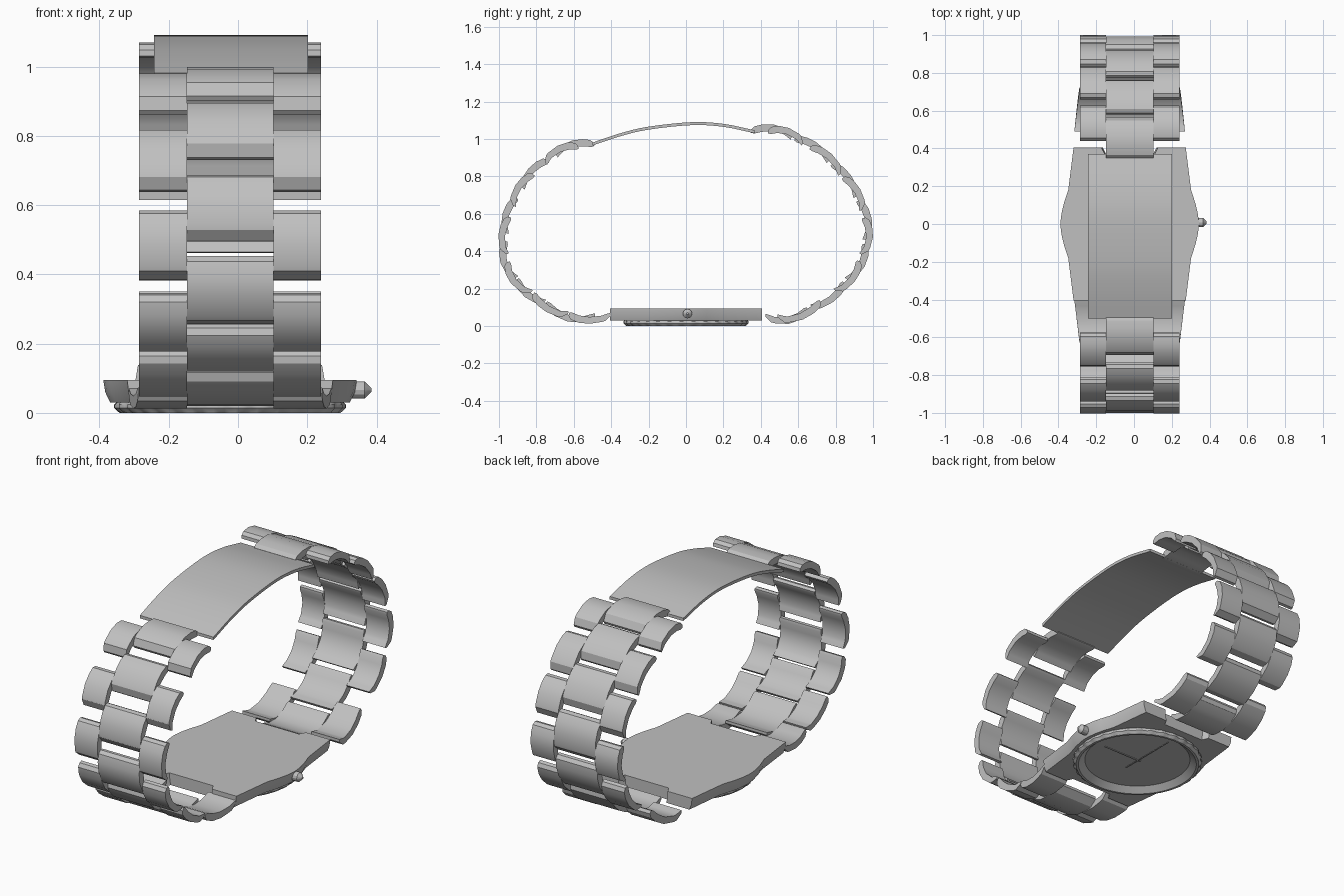
import bpy, bmesh, math
from mathutils import Vector

cube = bpy.data.objects.get("Cube")
if cube:
    bpy.data.objects.remove(cube, do_unlink=True)

CX = -0.023  # centre line of case and band

steel = bpy.data.materials.new("brushed steel grey")
steel.use_nodes = True
steel.diffuse_color = (0.53, 0.53, 0.53, 1)
steel.node_tree.nodes["Principled BSDF"].inputs["Base Color"].default_value = (0.53, 0.53, 0.53, 1)


def finish(name, bm, angle=28):
    bmesh.ops.recalc_face_normals(bm, faces=bm.faces)
    me = bpy.data.meshes.new(name)
    bm.to_mesh(me)
    bm.free()
    ob = bpy.data.objects.new(name, me)
    bpy.context.collection.objects.link(ob)
    me.materials.append(steel)
    bpy.ops.object.select_all(action='DESELECT')
    ob.select_set(True)
    bpy.context.view_layer.objects.active = ob
    bpy.ops.object.shade_smooth_by_angle(angle=math.radians(angle))


def skin(name, rings):
    """Solid through a list of closed rings, capped at both ends."""
    bm = bmesh.new()
    loops = [[bm.verts.new(p) for p in ring] for ring in rings]
    n = len(loops[0])
    for a, b in zip(loops, loops[1:]):
        for i in range(n):
            j = (i + 1) % n
            bm.faces.new((a[i], a[j], b[j], b[i]))
    bm.faces.new(loops[0])
    bm.faces.new(loops[-1])
    finish(name, bm)


def smooth_path(pts, steps=12):
    """Catmull-Rom curve through (y, z) points."""
    p = [Vector(q) for q in pts]
    p = [2 * p[0] - p[1]] + p + [2 * p[-1] - p[-2]]
    out = []
    for a, b, c, d in zip(p, p[1:], p[2:], p[3:]):
        for k in range(steps):
            t = k / steps
            out.append(0.5 * (2 * b + (c - a) * t + (2 * a - 5 * b + 4 * c - d) * t * t
                              + (3 * b - a - 3 * c + d) * t ** 3))
    return out + [p[-2]]


def at(path, s):
    """Point and outward normal at arc length s."""
    for a, b in zip(path, path[1:]):
        d = (b - a).length
        if s <= d or b is path[-1]:
            q = a + (b - a) * (s / d)
            n = Vector((-(b - a).y, (b - a).x)).normalized()
            return q, (n if n.dot(q - Vector((0, 0.55))) > 0 else -n)
        s -= d


# Link section: (fraction of length, outer offset, inner offset)
LINK = [(0, -0.004, -0.022), (0.07, 0.013, -0.025), (0.25, 0.024, -0.015), (0.5, 0.028, -0.008),
        (0.78, 0.021, -0.012), (0.86, 0.017, -0.018), (1, -0.012, -0.027)]


def link(name, path, s0, s1, x0, x1, flare=0.0):
    """Curved link from s0 to s1; flare widens the outer side x1 towards s1."""
    samples = [(t, *at(path, s0 + (s1 - s0) * t), o, i) for t, o, i in LINK]
    sec = [(t, q + n * o) for t, q, n, o, i in samples]
    sec += [(t, q + n * i) for t, q, n, o, i in reversed(samples)]
    skin(name, [[(CX + x0, p.x, p.y) for t, p in sec],
                [(CX + x1 + flare * t, p.x, p.y) for t, p in sec]])


front = smooth_path([(-.495, .985), (-.65, .95), (-.78, .865), (-.9, .72), (-.965, .55),
                     (-.973, .38), (-.91, .24), (-.75, .11), (-.6, .045), (-.39, .045)])
back = smooth_path([(.35, 1.055), (.5, 1.045), (.63, .99), (.76, .9), (.87, .775), (.95, .63),
                    (.972, .48), (.935, .34), (.84, .21), (.7, .105), (.55, .04), (.39, .04)])

# Each band: path, centre links, outer links, lug, sideways shift of the outer edge
bands = [
    ("front", front,
     [(0, .215), (.27, .475), (.54, .74), (.785, 1.0), (1.01, 1.205), (1.215, 1.5)],
     [(.085, .29), (.38, .585), (.65, .855), (.9, 1.115), (1.13, 1.35)], (1.355, 1.585)),
    ("back", back,
     [(0, .225), (.245, .465), (.49, .71), (.735, .955), (.98, 1.2), (1.225, 1.445), (1.47, 1.71)],
     [(.09, .295), (.34, .56), (.585, .79), (.835, 1.04), (1.08, 1.29)], (1.39, 1.645)),
]
for side, path, centres, outers, end in bands:
    for k, (a, b) in enumerate(centres):
        link(f"{side}_centre_link_{k + 1}", path, a, b, -0.125, 0.125)
    for s, label in ((1, "left"), (-1, "right")):
        for k, (a, b) in enumerate(outers):
            link(f"{side}_{label}_link_{k + 1}", path, a, b, s * 0.125, s * 0.263)
        # flared lug joining band and case
        link(f"{side}_{label}_lug", path, *end, s * 0.125, s * 0.265, s * 0.028)

# Clasp: thin curved plate
arc = smooth_path([(-.5, .975), (-.35, 1.025), (-.2, 1.06), (.03, 1.084), (.2, 1.075), (.37, 1.04)], 4)
sec = [(p.x, p.y + 0.006) for p in arc] + [(p.x, p.y - 0.01) for p in reversed(arc)]
skin("clasp_plate", [[(x, y, z) for y, z in sec] for x in (-0.243, 0.202)])

# Case: waved outline with a notch at each end for the band
quarter = [(.132, .37), (.15, .405), (.297, .405), (.325, .18), (.348, .11), (.36, .06), (.366, .015)]
outline = quarter + [(x, -y) for x, y in reversed(quarter)]
outline += [(-x, -y) for x, y in quarter] + [(-x, y) for x, y in reversed(quarter)]
skin("case", [[(CX + x * w, y, z) for x, y in outline]
              for z, w in ((.03, .945), (.06, .985), (.095, 1))])

# Bezel with milled edge, sloping in to the dial
bm = bmesh.new()
SEG = 128
profile = [(.325, .034), (.335, .024), (.335, .014), (.326, .005), (.318, 0), (.306, 0), (.273, .028)]
rings = []
for k, (r, z) in enumerate(profile):
    ring = []
    for i in range(SEG):
        rr = r - (0.006 if k in (1, 2, 3) and i % 4 < 2 else 0)
        a = math.tau * i / SEG
        ring.append(bm.verts.new((CX + rr * math.cos(a), rr * math.sin(a), z)))
    rings.append(ring)
for a, b in zip(rings, rings[1:]):
    for i in range(SEG):
        j = (i + 1) % SEG
        bm.faces.new((a[i], a[j], b[j], b[i]))
bm.faces.new(rings[0])
bm.faces.new(rings[-1])
finish("bezel_and_dial", bm)


# Hands: thin tapered plates on the dial
def hand(name, tail, length, width, angle, z):
    c, s = math.cos(angle), math.sin(angle)
    flat = [(-tail, -width), (length, -width * 0.5), (length, width * 0.5), (-tail, width)]
    skin(name, [[(CX + u * c - v * s, u * s + v * c, h) for u, v in flat] for h in (z, z + 0.003)])


hand("hour_hand", 0.02, 0.22, 0.005, 0, 0.024)
hand("minute_hand", 0.09, 0.25, 0.004, math.radians(90), 0.020)

# Crown: faceted knob with a pointed tip
skin("crown", [[(x, 0.008 + r * math.cos(math.tau * i / 12), 0.066 + r * math.sin(math.tau * i / 12))
                for i in range(12)]
               for x, r in ((.32, .024), (.366, .025), (.385, .006))])
